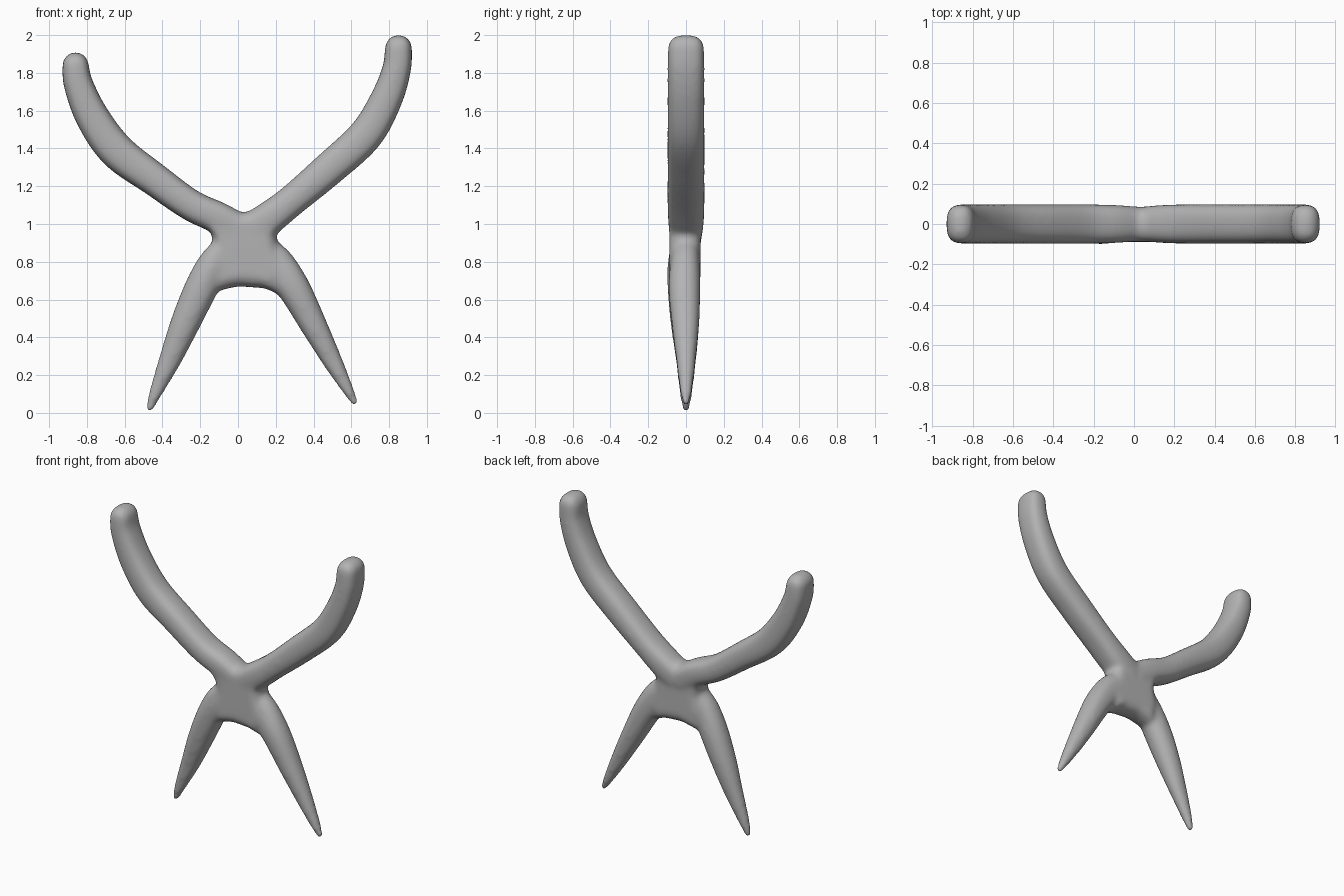
import bpy, bmesh, math
from mathutils import Vector

cube = bpy.data.objects.get("Cube")
if cube:
    bpy.data.objects.remove(cube, do_unlink=True)

grey = bpy.data.materials.new("clay grey")
grey.use_nodes = True
colour = (0.45, 0.45, 0.45, 1)
grey.diffuse_color = colour
bsdf = grey.node_tree.nodes["Principled BSDF"]
bsdf.inputs["Base Color"].default_value = colour
bsdf.inputs["Roughness"].default_value = 0.7

SIDES = 24


def catmull(a, b, c, d, t):
    return 0.5 * (2 * b + (c - a) * t + (2 * a - 5 * b + 4 * c - d) * t * t
                  + (3 * b - a - 3 * c + d) * t ** 3)


def limb(bm, points, power):
    """Sweep a rounded section; each point is x, z, half width, half depth, y."""
    rows = [Vector(p) for p in points]
    ext = [2 * rows[0] - rows[1]] + rows + [2 * rows[-1] - rows[-2]]
    path = [catmull(*ext[i:i + 4], s / 6) for i in range(len(rows) - 1) for s in range(6)]
    path.append(rows[-1])
    n = len(path)
    # Rounded cap beyond the last point
    way = (path[-1] - path[-2]).to_2d().normalized()
    last = path[-1].copy()
    for k in range(1, 7):
        a = k / 6 * math.radians(84)
        row = last.copy()
        row[0] += way[0] * last[2] * math.sin(a)
        row[1] += way[1] * last[2] * math.sin(a)
        row[2] *= math.cos(a)
        row[3] *= math.cos(a) ** 0.7
        path.append(row)
    rings = []
    for i, p in enumerate(path):
        q = path[min(i + 1, n - 1)] - path[max(min(i, n - 1) - 1, 0)]
        d = way if i >= n else q.to_2d().normalized()
        ring = []
        for k in range(SIDES):
            a = math.tau * k / SIDES
            c, s = math.cos(a), math.sin(a)
            u = math.copysign(abs(c) ** (2 / power), c) * p[2]
            v = math.copysign(abs(s) ** (2 / power), s) * p[3]
            ring.append(bm.verts.new((p[0] - d[1] * u, p[4] + v, p[1] + d[0] * u)))
        rings.append(ring)
    for r, t in zip(rings, rings[1:]):
        for k in range(SIDES):
            j = (k + 1) % SIDES
            bm.faces.new((r[k], r[j], t[j], t[k]))
    bm.faces.new(rings[0][::-1])
    bm.faces.new(rings[-1])


bm = bmesh.new()

# Upper arms, curving outward then up
limb(bm, [(0.04, 0.95, .09, .085, 0), (0.15, 1.02, .09, .095, 0), (0.28, 1.12, .083, .098, 0),
          (0.48, 1.29, .09, .098, 0), (0.675, 1.47, .092, .098, 0), (0.785, 1.66, .085, .098, 0),
          (0.84, 1.82, .076, .098, 0), (0.85, 1.93, .072, .096, 0)], 2.7)
limb(bm, [(0.03, 0.95, .09, .085, 0), (-0.1, 1.03, .085, .095, 0), (-0.25, 1.1, .083, .098, 0),
          (-0.44, 1.235, .088, .098, 0), (-0.64, 1.385, .096, .098, 0), (-0.77, 1.565, .09, .098, 0),
          (-0.845, 1.74, .078, .098, 0), (-0.86, 1.84, .07, .096, 0)], 2.7)

# Tapered legs, one sitting slightly forward and the other slightly back
limb(bm, [(0.13, 0.87, .08, .07, 0), (0.2, 0.785, .1, .08, -.004), (0.295, 0.66, .088, .085, -.008),
          (0.40, 0.465, .072, .073, -.003), (0.5, 0.275, .053, .052, 0),
          (0.575, 0.135, .034, .036, 0), (0.615, 0.06, .022, .022, 0)], 2.2)
limb(bm, [(-0.09, 0.87, .06, .07, -.015), (-0.135, 0.78, .085, .08, -.018), (-0.205, 0.64, .088, .085, -.012),
          (-0.285, 0.46, .078, .075, -.005), (-0.36, 0.28, .06, .054, 0),
          (-0.43, 0.12, .038, .036, 0), (-0.468, 0.025, .022, .022, 0)], 2.2)

# Flat torso joining the limbs
outline = [(-0.16, 1.09), (-0.08, 1.068), (0.02, 1.06), (0.1, 1.075), (0.2, 1.11), (0.24, 1.03),
           (0.2, 0.95), (0.215, 0.86), (0.28, 0.7), (0.2, 0.635), (0.14, 0.66), (0.0, 0.67),
           (-0.07, 0.655), (-0.13, 0.64), (-0.16, 0.75), (-0.13, 0.88), (-0.14, 0.95), (-0.2, 1.02)]
layers = []
for y, s in ((-.088, .72), (-.07, .9), (-.03, 1), (.02, 1), (.06, .9), (.077, .72)):
    layers.append([bm.verts.new((0.03 + (x - 0.03) * s, y, 0.87 + (z - 0.87) * s)) for x, z in outline])
for r, t in zip(layers, layers[1:]):
    for k in range(len(r)):
        j = (k + 1) % len(r)
        bm.faces.new((r[k], r[j], t[j], t[k]))
bm.faces.new(layers[0][::-1])
bm.faces.new(layers[-1])
bmesh.ops.recalc_face_normals(bm, faces=bm.faces)

mesh = bpy.data.meshes.new("figure_body")
bm.to_mesh(mesh)
bm.free()
mesh.materials.append(grey)
body = bpy.data.objects.new("figure_body", mesh)
bpy.context.collection.objects.link(body)

# Fuse the parts into one soft skin
fuse = body.modifiers.new("fuse", "REMESH")
fuse.mode = "VOXEL"
fuse.voxel_size = 0.014
fuse.use_smooth_shade = True
soften = body.modifiers.new("soften", "SMOOTH")
soften.factor = 0.5
soften.iterations = 14
for poly in mesh.polygons:
    poly.use_smooth = True
